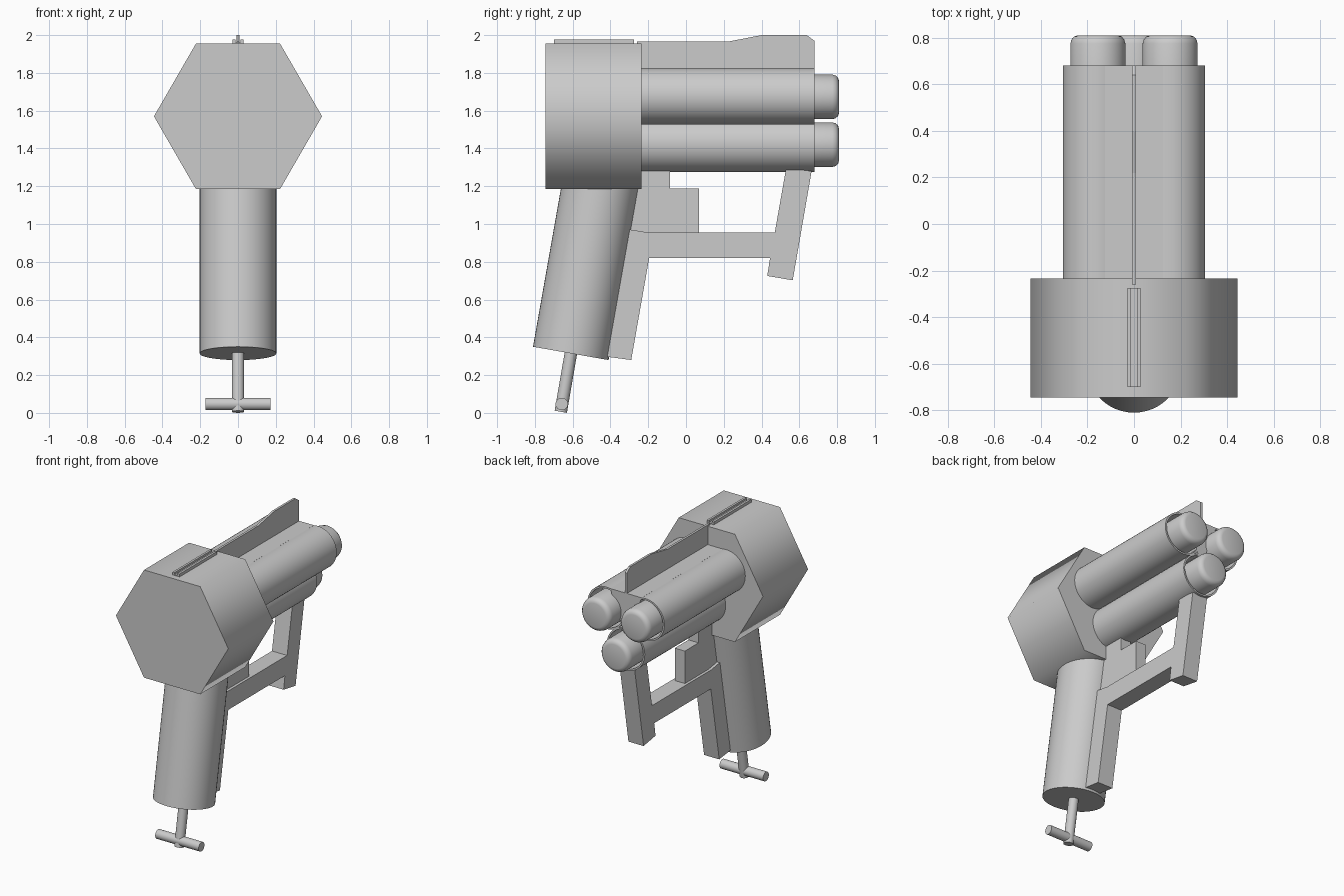
import bpy, bmesh
from math import radians, tau, sin, cos
from mathutils import Matrix, Vector

cube = bpy.data.objects.get("Cube")
if cube:
    bpy.data.objects.remove(cube, do_unlink=True)

grey = bpy.data.materials.new("plain grey")
grey.use_nodes = True
grey.diffuse_color = (0.6, 0.6, 0.6, 1)
grey.node_tree.nodes["Principled BSDF"].inputs["Base Color"].default_value = (0.6, 0.6, 0.6, 1)


def finish(name, bm, smooth=None):
    bmesh.ops.recalc_face_normals(bm, faces=bm.faces)
    mesh = bpy.data.meshes.new(name)
    bm.to_mesh(mesh)
    bm.free()
    mesh.materials.append(grey)
    obj = bpy.data.objects.new(name, mesh)
    bpy.context.collection.objects.link(obj)
    if smooth:
        bpy.ops.object.select_all(action='DESELECT')
        obj.select_set(True)
        bpy.context.view_layer.objects.active = obj
        bpy.ops.object.shade_smooth_by_angle(angle=radians(smooth))
    return obj


def lathe(name, profile, start, direction, sides=48, smooth=50):
    """Turn (radius, distance) points round an axis; the ends are capped."""
    bm = bmesh.new()
    rings = [[bm.verts.new((r * cos(tau * i / sides), r * sin(tau * i / sides), d))
              for i in range(sides)] for r, d in profile]
    for a, b in zip(rings, rings[1:]):
        for i in range(sides):
            j = (i + 1) % sides
            bm.faces.new((a[i], a[j], b[j], b[i]))
    bm.faces.new(rings[0])
    bm.faces.new(rings[-1])
    turn = Vector(direction).to_track_quat('Z', 'Y').to_matrix().to_4x4()
    bm.transform(Matrix.Translation(start) @ turn)
    return finish(name, bm, smooth)


def rod(name, start, end, radius, sides=48, smooth=50):
    axis = Vector(end) - Vector(start)
    return lathe(name, [(radius, 0), (radius, axis.length)], start, axis, sides, smooth)


def plate(name, outline, half_width, x=0):
    """Side outline in (y, z), extruded along x."""
    bm = bmesh.new()
    face = bm.faces.new([bm.verts.new((x - half_width, y, z)) for y, z in outline])
    new = bmesh.ops.extrude_face_region(bm, geom=[face])["geom"]
    bmesh.ops.translate(bm, vec=(2 * half_width, 0, 0),
                        verts=[v for v in new if isinstance(v, bmesh.types.BMVert)])
    return finish(name, bm)


def box(name, y0, y1, z0, z1, half_width, x=0):
    return plate(name, [(y0, z0), (y1, z0), (y1, z1), (y0, z1)], half_width, x)


# Hexagonal rear housing
rod("housing", (0, -0.745, 1.57), (0, -0.235, 1.57), 0.445, 6, 65)

# Three open barrels, each holding a round-nosed insert
tube = [(0.15, 0), (0.15, 0.94), (0.138, 0.94), (0.138, 0.80)]
insert = [(0.118, 0), (0.118, 0.205), (0.113, 0.222), (0.102, 0.235), (0.085, 0.24)]
for label, x, z in (("left", 0.155, 1.677), ("right", -0.155, 1.677), ("lower", 0, 1.424)):
    lathe(label + "_barrel", tube, (x, -0.26, z), (0, 1, 0))
    lathe(label + "_insert", insert, (x, 0.57, z - 0.004), (0, 1, 0))

# Triangular web filling the space between the barrels
bm = bmesh.new()
web = bm.faces.new([bm.verts.new(p) for p in
                    ((-0.125, -0.25, 1.824), (0.125, -0.25, 1.824), (0, -0.25, 1.5))])
new = bmesh.ops.extrude_face_region(bm, geom=[web])["geom"]
bmesh.ops.translate(bm, vec=(0, 0.93, 0), verts=[v for v in new if isinstance(v, bmesh.types.BMVert)])
finish("barrel_web", bm)

# Front sight fin and grooved rear sight
plate("sight_fin", [(-0.26, 1.815), (-0.26, 1.965), (0.22, 1.965), (0.40, 2.0),
                    (0.64, 2.0), (0.68, 1.97), (0.68, 1.815)], 0.008)
box("rear_sight_base", -0.70, -0.275, 1.95, 1.962, 0.028)
for label, side in (("left", 1), ("right", -1)):
    box(label + "_sight_rail", -0.70, -0.275, 1.95, 1.976, 0.008, side * 0.02)

# Slanted round handle with a T-shaped key underneath
rod("handle", (0, -0.61, 0.315), (0, -0.45, 1.222), 0.203)
rod("key_stem", (0, -0.663, 0.006), (0, -0.60, 0.37), 0.033, 24)
rod("key_crossbar", (-0.172, -0.658, 0.047), (0.172, -0.658, 0.047), 0.033, 24)

# Angular frame in front of the handle, reaching up to the lower barrel
plate("grip_frame", [(-0.44, 0.30), (-0.29, 0.28), (-0.195, 0.82), (0.445, 0.82),
                     (0.43, 0.725), (0.565, 0.702), (0.665, 1.28), (0.53, 1.295),
                     (0.47, 0.955), (-0.20, 0.955), (-0.325, 0.975)], 0.06)

# Trigger block and its mount
box("trigger_block", -0.32, 0.07, 0.95, 1.187, 0.04)
box("trigger_mount", -0.26, -0.085, 1.18, 1.30, 0.04)
